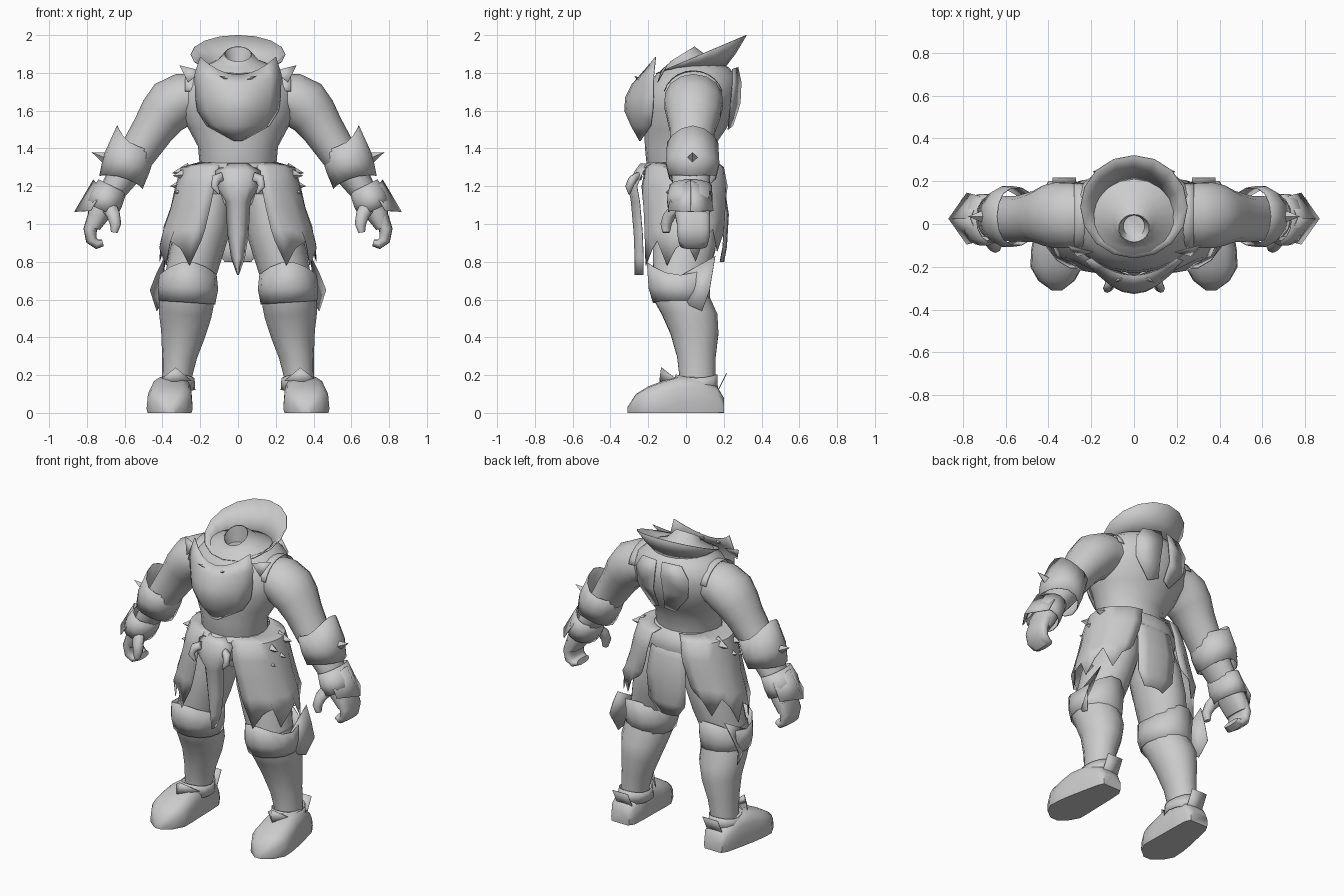
import bpy, bmesh, math
from mathutils import Vector as V

grey = bpy.data.materials.new("stone_grey")
grey.diffuse_color = (0.6, 0.6, 0.6, 1)
Y = V((0, 1, 0))


def finish(name, bm, mirror, thick=0.0, angle=55):
    bmesh.ops.remove_doubles(bm, verts=bm.verts, dist=0.0005)
    bmesh.ops.recalc_face_normals(bm, faces=bm.faces)
    me = bpy.data.meshes.new(name)
    bm.to_mesh(me)
    bm.free()
    ob = bpy.data.objects.new(name, me)
    bpy.context.collection.objects.link(ob)
    me.materials.append(grey)
    bpy.ops.object.select_all(action='DESELECT')
    ob.select_set(True)
    bpy.context.view_layer.objects.active = ob
    bpy.ops.object.shade_smooth_by_angle(angle=math.radians(angle))
    if thick:
        s = ob.modifiers.new("thickness", 'SOLIDIFY')
        s.thickness, s.offset = thick, 0
    if mirror:
        ob.modifiers.new("mirror", 'MIRROR').use_clip = False
    return ob


def grid(name, rows, mirror=False, thick=0.004, closed=False, caps=(0, 0), angle=55):
    """Skin a list of equally long point rows."""
    bm = bmesh.new()
    vs = [[bm.verts.new(p) for p in r] for r in rows]
    n = len(rows[0])
    for a, b in zip(vs, vs[1:]):
        for i in range(n if closed else n - 1):
            j = (i + 1) % n
            bm.faces.new((a[i], a[j], b[j], b[i]))
    if caps[0]:
        bm.faces.new(vs[0])
    if caps[1]:
        bm.faces.new(vs[-1])
    return finish(name, bm, mirror, thick, angle)


def loft(name, rings, mode="limb", n=14, mirror=True, caps=(1, 1), jag=None, power=1.0, thick=0):
    """Rings are x, y, z, half width, half depth. jag(ring, angle) shifts points along the path."""
    c = [V(r[:3]) for r in rings]
    rows = []
    for i, r in enumerate(rings):
        if mode == "limb":
            t = c[min(i + 1, len(c) - 1)] - c[max(i - 1, 0)]
            t.y = 0
            t.normalize()
            b, d = V((-t.z, 0, t.x)), Y
        elif mode == "flat":
            t, b, d = V((0, 0, 1)), V((1, 0, 0)), Y
        else:
            t, b, d = Y, V((1, 0, 0)), V((0, 0, 1))
        row = []
        for k in range(n):
            a = math.tau * k / n
            ca, sa = math.cos(a), math.sin(a)
            ca = math.copysign(abs(ca) ** power, ca)
            sa = math.copysign(abs(sa) ** power, sa)
            p = c[i] + b * r[3] * ca + d * r[4] * sa
            if jag:
                p += t * jag(i, a)
            p.z = max(p.z, 0)
            row.append(p)
        rows.append(row)
    return grid(name, rows, mirror, thick, True, caps)


def plate(name, pts, mirror=True):
    bm = bmesh.new()
    bm.faces.new([bm.verts.new(p) for p in pts])
    return finish(name, bm, mirror, 0.004)


def spike(name, base, tip, r, n=4):
    base, tip = V(base), V(tip)
    q = (tip - base).to_track_quat('Z', 'Y')
    bm = bmesh.new()
    ring = [bm.verts.new(base + q @ V((r * math.cos(math.tau * k / n), r * math.sin(math.tau * k / n), 0)))
            for k in range(n)]
    t = bm.verts.new(tip)
    bm.faces.new(ring)
    for k in range(n):
        bm.faces.new((ring[k], ring[(k + 1) % n], t))
    return finish(name, bm, True, 0, 20)


# torso with an open neck, lower at the front
loft("torso", [(0, 0, 1.1, .17, .14), (0, -.03, 1.28, .2, .175), (0, -.035, 1.41, .212, .183),
               (0, -.005, 1.5, .26, .215), (0, .015, 1.6, .31, .245), (0, .03, 1.7, .315, .25),
               (0, .05, 1.78, .275, .22), (0, .055, 1.83, .205, .17), (0, .02, 1.868, .11, .105),
               (0, -.02, 1.9, .072, .065)], "flat", 20, False, (1, 0),
     lambda i, a: (.04 * math.sin(a) if i == 9 else .012 * math.sin(a) if i == 8 else 0))
loft("neck_hollow", [(0, -.01, 1.83, .05, .05), (0, -.02, 1.898, .071, .064)], "flat", 20, False, (1, 0),
     lambda i, a: .04 * math.sin(a) * i)

# flared collar rising behind the neck
rows = []
for s in (0, .5, 1):
    row = []
    for k in range(16):
        a = math.tau * k / 16
        x = (.165 + .085 * s) * math.cos(a)
        y = .055 + .025 * s + (.15 + .09 * s) * math.sin(a)
        row.append((x, y, 1.8 + (.08 + .345 * s) * (y + .15)))
    rows.append(row)
grid("collar", rows, closed=True)

# chest plate with raised corners and a pointed foot
rows = []
for z, w, yc, ye, lift in ((1.79, .2, -.24, -.16, .095), (1.74, .23, -.285, -.17, .05), (1.67, .225, -.32, -.172, 0),
                           (1.6, .215, -.325, -.175, 0), (1.52, .165, -.29, -.185, 0), (1.44, .02, -.245, -.24, 0)):
    rows.append([(w * u / 4, yc + (ye - yc) * (u / 4) ** 2, z + lift * (u / 4) ** 2) for u in range(-4, 5)])
grid("chest_plate", rows)
spike("chest_clasp", (.05, -.25, 1.765), (.1, -.275, 1.785), .012)

# back plates and shoulder points
grid("back_plate", [[(.02, .275, 1.83), (.14, .245, 1.82)], [(.02, .292, 1.75), (.19, .245, 1.74)],
                    [(.035, .287, 1.64), (.18, .235, 1.62)], [(.02, .248, 1.52), (.08, .222, 1.5)]], True)
rows = []
for x, r in ((.2, .135), (.24, .146), (.28, .147)):
    rows.append([(x, .038 + (r + .012) * math.sin(a), 1.665 + r * math.cos(a))
                 for a in [math.radians(-75 + 15 * k) for k in range(11)]])
grid("shoulder_strap", rows, True)
plate("shoulder_point", [(.19, -.13, 1.81), (.31, -.1, 1.84), (.265, -.15, 1.75)])

# arms, elbow guards and wrist guards
loft("arm", [(.2, .04, 1.675, .12, .14), (.29, .04, 1.665, .135, .155), (.35, .04, 1.63, .143, .157), (.4, .04, 1.575, .128, .145),
             (.45, .035, 1.5, .112, .123), (.525, .025, 1.385, .1, .11), (.6, .025, 1.27, .085, .107),
             (.68, .03, 1.15, .065, .093)])
loft("elbow_guard", [(.55, .035, 1.42, .12, .137), (.59, .035, 1.32, .128, .143), (.615, .035, 1.235, .118, .125)],
     caps=(0, 0), thick=.004,
     jag=lambda i, a: (-.06 * max(0, math.cos(a)) ** 2, 0, .015 * abs(math.cos(a)) - .015 * abs(math.sin(a)))[i])
spike("elbow_spike", (.69, .035, 1.345), (.775, .035, 1.38), .035)
loft("wrist_guard", [(.665, .025, 1.2, .08, .112), (.7, .02, 1.13, .092, .122), (.725, .02, 1.075, .09, .115)],
     caps=(0, 0), thick=.004)
for nm, s in (("front", -1), ("rear", 1)):
    plate("wrist_fin_" + nm, [(.765, .025, 1.235), (.865, .025, 1.065), (.78, .025 + .12 * s, 1.07), (.72, .025 + .105 * s, 1.17)])

# hands: curled mitten of fingers and a thumb
loft("palm", [(.7, .03, 1.12, .06, .09), (.74, .035, 1.05, .06, .095), (.765, .04, .98, .035, .085)], power=.8)
loft("fingers", [(.755, .04, 1.04, .042, .088), (.783, .04, .97, .036, .088), (.776, .04, .915, .03, .082),
                 (.745, .04, .892, .026, .075), (.715, .04, .9, .018, .06)], n=16, power=.75)
loft("thumb", [(.69, -.04, 1.1, .042, .04), (.66, -.085, 1.05, .036, .036), (.648, -.105, 1.0, .03, .03),
               (.655, -.105, .955, .018, .02)], n=8)

# legs
loft("thigh", [(.12, 0, 1.2, .1, .15), (.165, 0, 1.02, .135, .175), (.215, -.01, .87, .14, .17), (.26, -.03, .7, .13, .145)])
loft("shin", [(.26, -.035, .73, .13, .145), (.268, -.03, .62, .147, .155), (.28, .02, .52, .14, .15),
              (.29, .045, .42, .118, .13), (.31, .055, .3, .093, .105), (.322, .06, .2, .08, .098), (.33, .06, .08, .08, .09)])
loft("knee_guard", [(.265, -.03, .745, .15, .18), (.265, -.035, .66, .158, .165), (.27, -.025, .585, .148, .152)],
     caps=(0, 0), thick=.004, jag=lambda i, a: -.07 * abs(math.sin(a)) ** 2 + .015 if i == 0 else 0)
plate("knee_wing", [(.4, -.04, .72), (.385, .155, .83), (.43, .14, .74), (.465, .125, .65), (.43, .085, .54), (.405, -.01, .58)])

# boots: half round sections along the foot
loft("boot", [(.335, .2, .03, .065, .05), (.335, .165, .05, .085, .09), (.345, .06, .06, .1, .135), (.355, -.04, .05, .112, .145),
              (.36, -.12, .03, .12, .14), (.362, -.2, .02, .122, .12), (.362, -.265, .01, .085, .09), (.36, -.31, 0, .025, .03)],
     "foot", 16, power=.62)
loft("ankle_cuff", [(.328, .05, .12, .1, .12), (.325, .055, .185, .093, .112)], "flat", 14, caps=(0, 0), thick=.004,
     jag=lambda i, a: .02 * math.sin(a) ** 2 * i)
plate("boot_tongue", [(.245, -.04, .17), (.33, -.13, .24), (.42, -.04, .17), (.345, -.14, .165)])
plate("heel_fin", [(.27, .15, .08), (.27, .215, .21), (.38, .215, .21), (.38, .15, .08)])

# belt roll and hip skirts with a torn hem, shorter behind
loft("belt", [(0, -.03, 1.335, .19, .165), (0, -.025, 1.3, .26, .21), (0, -.01, 1.23, .285, .21), (0, 0, 1.16, .26, .18)],
     "flat", 20, False, (0, 0))
rows = []
for i, (z, cx, rx, ry) in enumerate(((1.33, .05, .14, .16), (1.3, .08, .22, .2), (1.2, .1, .23, .22), (1.08, .125, .23, .215),
                                     (.97, .15, .242, .21), (.87, .17, .245, .205))):
    row = []
    for k in range(13):
        a = math.radians(-84 + 14 * k)
        drop = (.09 if k % 3 == 1 else -.04 if k % 3 == 0 else 0) if i == 5 else 0
        fold = 1 + (.03 if k % 2 else -.03) * (i > 2)
        rise = (0, 0, 0, .03, .06, .09)[i] * max(0, math.sin(a))
        depth = ry + .015 * (a < 0)
        row.append((cx + rx * fold * math.cos(a), depth * fold * math.sin(a), z - drop + rise))
    rows.append(row)
grid("hip_skirt", rows, True)
for k, (x, y, z) in enumerate(((.345, -.08, 1.255), (.36, -.02, 1.2), (.34, -.1, 1.165), (.35, .06, 1.27), (.415, 0, .89))):
    spike("fur_tuft_%d" % (k + 1), (x - .09, y * .8, z + .01), (x, y, z), .045)

# front tabard with buckle horns, and rear flap
rows = []
for z, w, y in ((1.32, .06, -.24), (1.28, .12, -.27), (1.2, .11, -.305), (1.12, .065, -.29), (.95, .055, -.275), (.82, .035, -.27), (.73, .003, -.27)):
    rows.append([(w * u / 2, y + .045 * (u / 2) ** 2, z) for u in range(-2, 3)])
grid("tabard", rows)
loft("buckle_horn", [(.08, -.255, 1.25, .025, .025), (.115, -.28, 1.24, .026, .026), (.125, -.3, 1.2, .02, .022),
                     (.1, -.3, 1.16, .006, .006)], n=8)
rows = []
for z, w, y in ((1.28, .12, .17), (1.18, .13, .205), (1.05, .14, .225), (.88, .13, .215), (.8, .07, .2)):
    rows.append([(w * u / 2, y - .02 * (u / 2) ** 2, z) for u in range(-2, 3)])
grid("rear_flap", rows)
